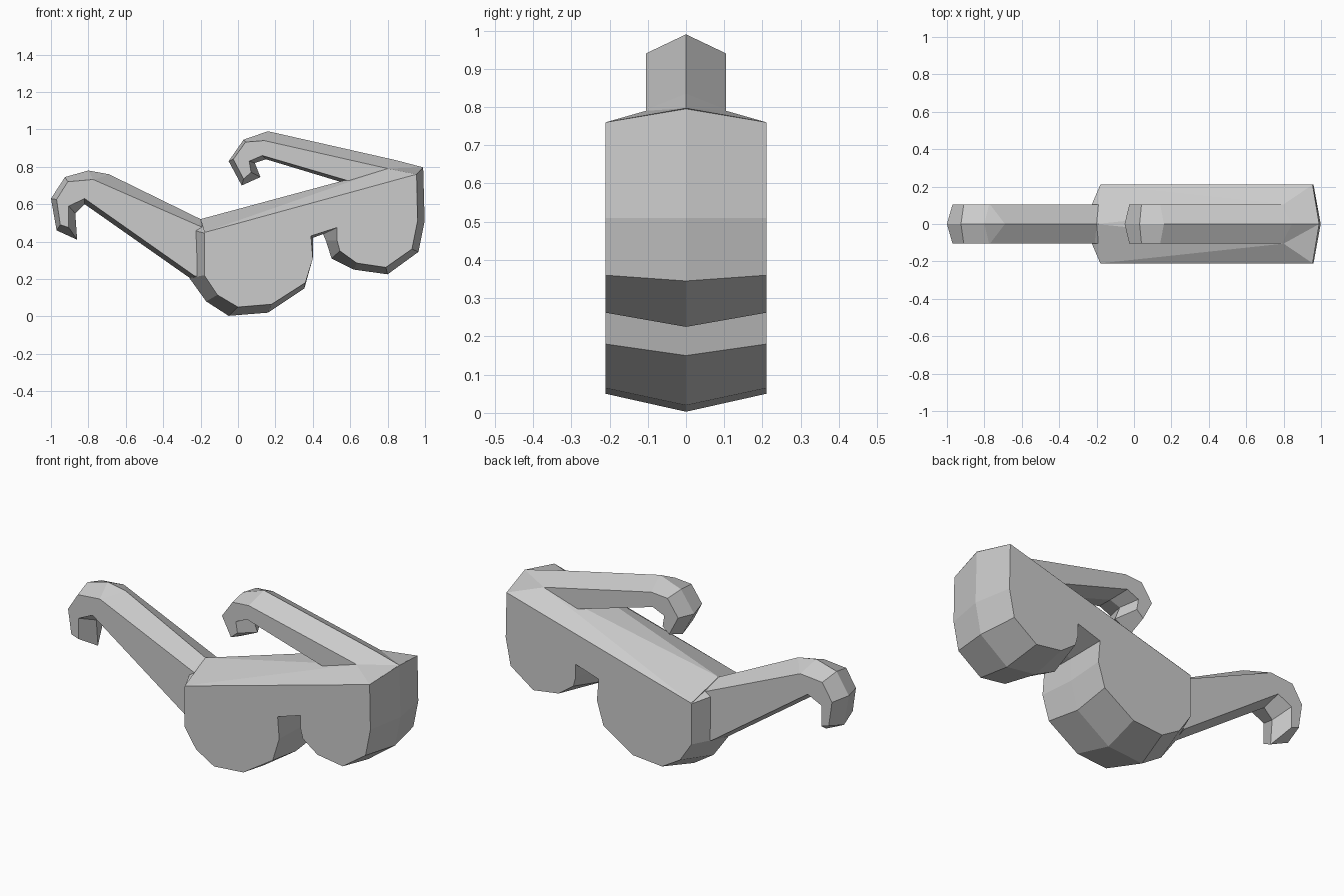
import bpy, bmesh


def finish(name, bm):
    bmesh.ops.recalc_face_normals(bm, faces=bm.faces)
    mesh = bpy.data.meshes.new(name)
    bm.to_mesh(mesh)
    bm.free()
    obj = bpy.data.objects.new(name, mesh)
    bpy.context.collection.objects.link(obj)


def ridged_slab(name, pairs, depth):
    """Slab with flat sides at y = +-depth and a ridge outline at y = 0.
    Each pair is (side x, side z, ridge x, ridge z)."""
    bm = bmesh.new()
    front = [bm.verts.new((x, -depth, z)) for x, z, _, _ in pairs]
    ridge = [bm.verts.new((x, 0, z)) for _, _, x, z in pairs]
    back = [bm.verts.new((x, depth, z)) for x, z, _, _ in pairs]
    bm.faces.new(front)
    bm.faces.new(back[::-1])
    n = len(pairs)
    for a, b in ((front, ridge), (ridge, back)):
        for i in range(n):
            j = (i + 1) % n
            bm.faces.new((a[i], b[i], b[j], a[j]))
    finish(name, bm)


# Lens body: two lenses joined by a bridge
ridged_slab("lens_body", [
    (-0.175, 0.45, -0.20, 0.51),
    (-0.18, 0.445, -0.27, 0.47),
    (-0.18, 0.22, -0.26, 0.205),
    (-0.11, 0.115, -0.17, 0.08),
    (0.00, 0.05, -0.05, 0.003),
    (0.18, 0.065, 0.16, 0.02),
    (0.36, 0.18, 0.355, 0.15),
    (0.40, 0.31, 0.395, 0.30),
    (0.39, 0.43, 0.40, 0.42),
    (0.53, 0.475, 0.455, 0.44),
    (0.53, 0.405, 0.47, 0.405),
    (0.545, 0.35, 0.50, 0.31),
    (0.635, 0.285, 0.62, 0.25),
    (0.79, 0.262, 0.80, 0.225),
    (0.93, 0.36, 0.965, 0.345),
    (0.96, 0.51, 0.998, 0.51),
    (0.955, 0.76, 0.99, 0.795),
], 0.21)

# Sloping top of the frame, folding up into the right arm
bm = bmesh.new()
bm.verts.new((-0.20, 0, 0.52))
bm.verts.new((0.99, 0, 0.797))
for s in (-1, 1):
    for x, y, z in ((-0.18, 0.21, 0.45), (0.955, 0.21, 0.76), (0.80, 0.105, 0.79)):
        bm.verts.new((x, s * y, z))
bmesh.ops.convex_hull(bm, input=bm.verts)
finish("frame_top", bm)

# Left arm with hooked ear end
ridged_slab("left_arm", [
    (-0.15, 0.46, -0.15, 0.50),
    (-0.21, 0.485, -0.20, 0.52),
    (-0.77, 0.73, -0.69, 0.76),
    (-0.775, 0.732, -0.80, 0.78),
    (-0.91, 0.72, -0.925, 0.745),
    (-0.97, 0.625, -1.00, 0.63),
    (-0.95, 0.49, -0.97, 0.46),
    (-0.905, 0.475, -0.86, 0.41),
    (-0.905, 0.59, -0.87, 0.55),
    (-0.82, 0.63, -0.82, 0.60),
    (-0.23, 0.215, -0.25, 0.20),
    (-0.15, 0.22, -0.15, 0.20),
], 0.105)

# Right arm with hooked ear end
ridged_slab("right_arm", [
    (0.80, 0.79, 0.99, 0.797),
    (0.79, 0.793, 0.845, 0.835),
    (0.14, 0.94, 0.16, 0.99),
    (0.04, 0.932, 0.03, 0.945),
    (-0.025, 0.84, -0.05, 0.83),
    (0.03, 0.735, 0.02, 0.70),
    (0.07, 0.77, 0.12, 0.745),
    (0.06, 0.83, 0.09, 0.82),
    (0.13, 0.86, 0.15, 0.84),
    (0.58, 0.728, 0.54, 0.722),
    (0.70, 0.70, 0.70, 0.70),
], 0.105)
